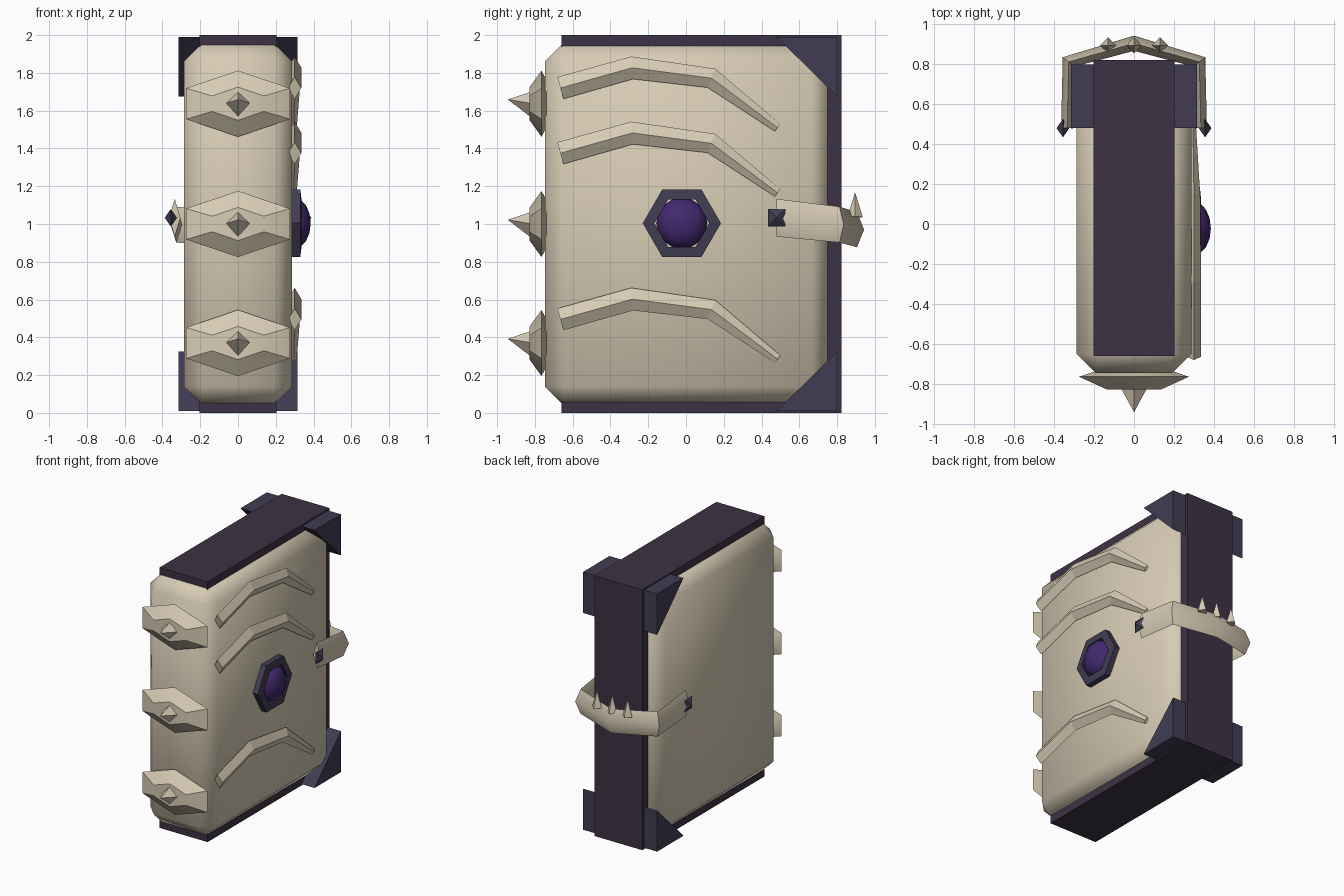
import bpy, bmesh, math
from mathutils import Vector, Matrix

if "Cube" in bpy.data.objects:
    bpy.data.objects.remove(bpy.data.objects["Cube"])


def material(name, rgb):
    m = bpy.data.materials.new(name)
    m.diffuse_color = (*rgb, 1)
    m.use_nodes = True
    m.node_tree.nodes["Principled BSDF"].inputs["Base Color"].default_value = m.diffuse_color
    return m


BONE = material("bone", (0.68, 0.60, 0.46))
PAGES = material("dark_pages", (0.048, 0.032, 0.058))
METAL = material("dark_metal", (0.052, 0.046, 0.085))
GEM = material("purple_gem", (0.055, 0.022, 0.16))


def finish(bm, name, mat, angle=None):
    bmesh.ops.recalc_face_normals(bm, faces=bm.faces)
    me = bpy.data.meshes.new(name)
    bm.to_mesh(me)
    bm.free()
    ob = bpy.data.objects.new(name, me)
    bpy.context.collection.objects.link(ob)
    me.materials.append(mat)
    if angle:
        bpy.ops.object.select_all(action='DESELECT')
        bpy.context.view_layer.objects.active = ob
        ob.select_set(True)
        bpy.ops.object.shade_smooth_by_angle(angle=math.radians(angle))
    return ob


def box(name, mat, lo, hi, bevel=0, angle=None):
    bm = bmesh.new()
    bmesh.ops.create_cube(bm, size=1)
    for v in bm.verts:
        v.co = [lo[i] + (v.co[i] + 0.5) * (hi[i] - lo[i]) for i in range(3)]
    if bevel:
        bmesh.ops.bevel(bm, geom=bm.edges[:], offset=bevel, segments=1,
                        affect='EDGES', profile=0.5)
    return finish(bm, name, mat, angle)


def loft(name, mat, loops, angle=None, cap=True, closed=False):
    """Skin a list of equal-length point loops."""
    bm = bmesh.new()
    rings = [[bm.verts.new(p) for p in loop] for loop in loops]
    pairs = list(zip(rings, rings[1:]))
    if closed:
        pairs.append((rings[-1], rings[0]))
    for a, b in pairs:
        for i in range(len(a)):
            j = (i + 1) % len(a)
            bm.faces.new((a[i], a[j], b[j], b[i]))
    if cap and not closed:
        bm.faces.new(rings[0])
        bm.faces.new(rings[-1])
    return finish(bm, name, mat, angle)


def sweep(name, mat, path, axis, along, across, angle=None):
    """Diamond section along a path: 'along' radii on axis, 'across' beside it."""
    pts = [Vector(p) for p in path]
    axis = Vector(axis)
    loops = []
    for i, p in enumerate(pts):
        d1 = (p - pts[i - 1]).normalized() if i else (pts[1] - p).normalized()
        d2 = (pts[i + 1] - p).normalized() if i < len(pts) - 1 else d1
        side = (d1 + d2).normalized().cross(axis).normalized()
        u, s = axis * along[i], side * across[i]
        loops.append([p + u, p + s, p - u, p - s])
    return loft(name, mat, loops, angle)


def spike(name, mat, base, tip, r, turn=0):
    """Four-sided pyramid from base to tip."""
    base, tip = Vector(base), Vector(tip)
    d = tip - base
    bm = bmesh.new()
    rot = d.to_track_quat('Z', 'Y').to_matrix().to_4x4()
    bmesh.ops.create_cone(bm, cap_ends=True, segments=4, radius1=r, radius2=0, depth=d.length,
                          matrix=Matrix.Translation((base + tip) / 2) @ rot @ Matrix.Rotation(turn, 4, 'Z'))
    return finish(bm, name, mat)


# chamfered cover and dark page block
box("cover", BONE, (-0.287, -0.747, 0.045), (0.287, 0.762, 1.955), 0.095, 60)
box("page_block", PAGES, (-0.204, -0.66, 0), (0.204, 0.822, 2))

# triangular corner guards on both covers, top and bottom
for sx, side in ((1, "right"), (-1, "left")):
    for top, level in ((True, "upper"), (False, "lower")):
        tri = [(0.48, 0.01), (0.80, 0.01), (0.80, 0.325)]
        loops = [[(sx * x, y, 2 - z if top else z) for y, z in tri] for x in (0.19, 0.315)]
        loft(f"corner_guard_{side}_{level}", METAL, loops)

# vertebra plates and spikes down the spine
rim = [(-0.275, -0.082), (0, -0.175), (0.275, -0.082), (0.275, 0.082), (0, 0.175), (-0.275, 0.082)]
for k, z in enumerate((0.37, 1.0, 1.637)):
    loops = [[(x * f, y, z + h * f) for x, h in rim]
             for y, f in ((-0.735, 0.68), (-0.765, 1.0), (-0.828, 0.5))]
    loft(f"vertebra_{k}", BONE, loops, 35)
    spike(f"vertebra_spike_{k}", BONE, (0, -0.81, z), (0, -0.943, z + 0.022), 0.072)

# three tapered ribs on the right cover
for k, dz in enumerate((0, -0.345, -1.225)):
    path = [(0.30, -0.665, 1.72 + dz), (0.30, -0.285, 1.827 + dz),
            (0.30, 0.135, 1.772 + dz), (0.295, 0.485, 1.51 + dz)]
    sweep(f"rib_{k}", BONE, path, (1, 0, 0), (0.035, 0.036, 0.032, 0.016),
          (0.06, 0.06, 0.054, 0.024))

# hexagonal gem setting and gem
GY, GZ = -0.022, 1.004


def hexagon(x, r):
    return [(x, GY + r * math.cos(i * math.pi / 3), GZ + r * math.sin(i * math.pi / 3)) for i in range(6)]


loft("gem_setting", METAL, [hexagon(0.27, 0.145), hexagon(0.27, 0.207), hexagon(0.33, 0.207),
                            hexagon(0.336, 0.145)], closed=True)
bm = bmesh.new()
bmesh.ops.create_uvsphere(bm, u_segments=16, v_segments=8, radius=1,
                          matrix=Matrix.Translation((0.30, GY, GZ))
                          @ Matrix.Diagonal((0.085, 0.134, 0.134, 1))
                          @ Matrix.Rotation(math.pi / 2, 4, 'Y'))
finish(bm, "gem", GEM, 60)

# bone clasp wrapping the page edge
half = [(0.335, 0.48, 1.033), (0.327, 0.812, 0.997)]
path = half + [(0, 0.905, 0.97)] + [(-x, y, z) for x, y, z in reversed(half)]
sweep("clasp", BONE, path, (0, 0, 1), (0.1, 0.095, 0.093, 0.095, 0.1),
      (0.03, 0.038, 0.038, 0.038, 0.03), 48)

# studs at the clasp ends
for sx, side in ((1, "right"), (-1, "left")):
    s = 0.046
    for d in (1, -1):
        spike(f"clasp_stud_{side}_{'outer' if d > 0 else 'inner'}", METAL,
              (sx * 0.356, 0.48, 1.033), (sx * (0.356 + d * 0.032), 0.48, 1.033),
              s * math.sqrt(2), math.pi / 4)

# teeth on the clasp
for k, x in enumerate((-0.13, 0, 0.13)):
    spike(f"clasp_tooth_{k}", BONE, (x, 0.895, 1.035 + (0 if x == 0 else 0.005)), (x, 0.895, 1.168), 0.04)
